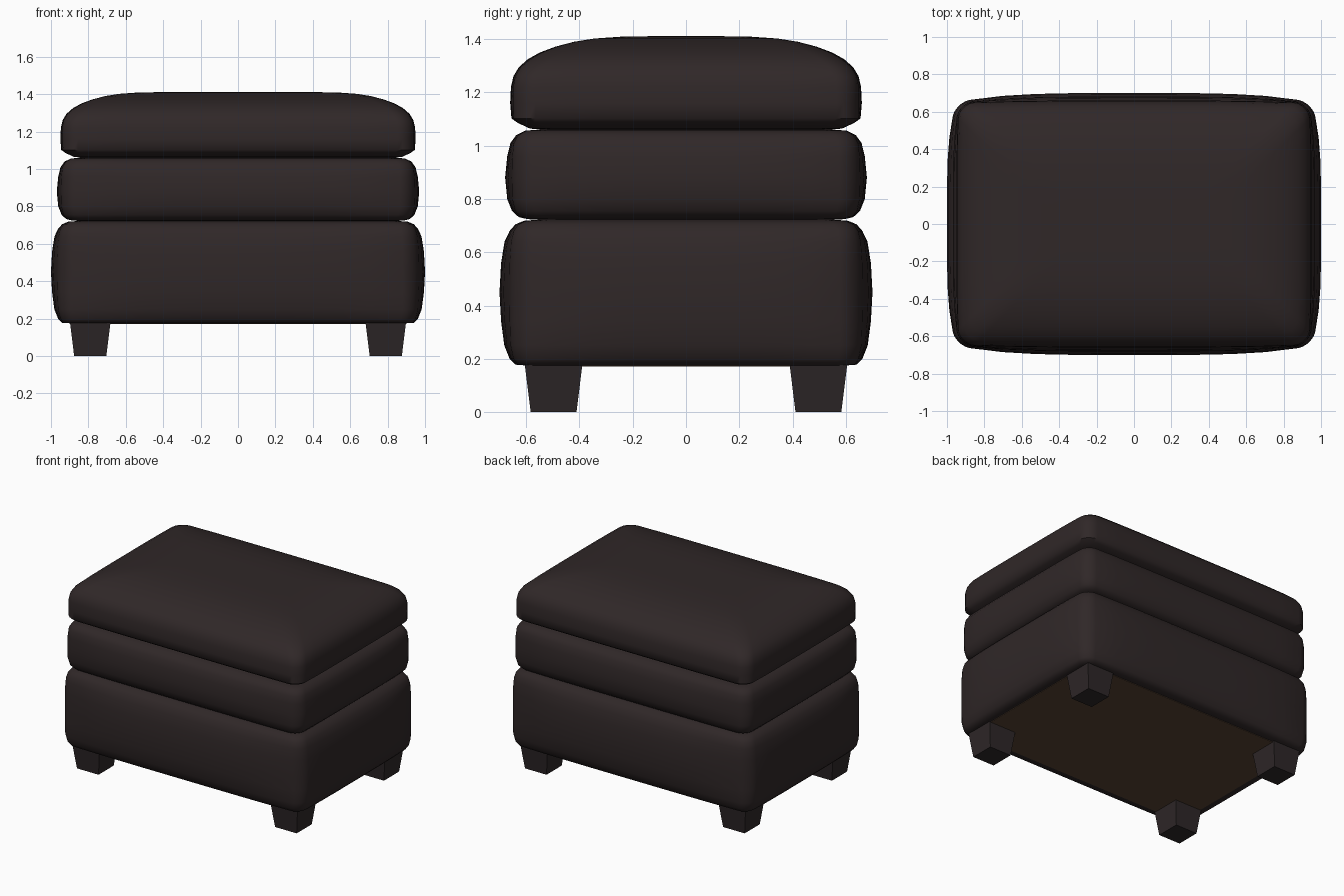
import bpy, bmesh, math

if "Cube" in bpy.data.objects:
    bpy.data.objects.remove(bpy.data.objects["Cube"])

def material(name, rgb):
    m = bpy.data.materials.new(name)
    m.diffuse_color = (*rgb, 1)
    m.use_nodes = True
    m.node_tree.nodes["Principled BSDF"].inputs["Base Color"].default_value = m.diffuse_color
    return m

LEATHER = material("dark brown leather", (0.029, 0.0205, 0.0208))
WOOD = material("dark leg wood", (0.0265, 0.0200, 0.0205))
CLOTH = material("brown underside cloth", (0.097, 0.057, 0.034))

def finish(name, bm, mat, smooth=True):
    bmesh.ops.recalc_face_normals(bm, faces=bm.faces)
    me = bpy.data.meshes.new(name)
    bm.to_mesh(me)
    bm.free()
    me.materials.append(mat)
    ob = bpy.data.objects.new(name, me)
    bpy.context.collection.objects.link(ob)
    if smooth:
        bpy.ops.object.select_all(action='DESELECT')
        ob.select_set(True)
        bpy.context.view_layer.objects.active = ob
        bpy.ops.object.shade_smooth_by_angle(angle=math.radians(50))
    return ob

def section(hx, hy, r, bulge, sides=10, arc=5):
    """Rounded rectangle whose four sides swell outwards by bulge."""
    pts = []
    for k, (sx, sy) in enumerate([(1, 1), (-1, 1), (-1, -1), (1, -1)]):
        cx, cy = sx * (hx - r), sy * (hy - r)
        for i in range(arc + 1):
            a = math.pi / 2 * (k + i / arc)
            pts.append((cx + r * math.cos(a), cy + r * math.sin(a)))
        # straight run to the next corner
        ex, ey = pts[-1]
        nx, ny = (-ex, ey) if k % 2 == 0 else (ex, -ey)
        for i in range(1, sides):
            t = i / sides
            pts.append((ex + (nx - ex) * t, ey + (ny - ey) * t))
    return [(x + bulge * (x / hx) ** 5 * (1 - (y / hy) ** 4),
             y + bulge * (y / hy) ** 5 * (1 - (x / hx) ** 4)) for x, y in pts]

def cushion(name, hx, hy, r, profile):
    """profile rows: height, inset from the widest section, side bulge"""
    bm = bmesh.new()
    rings = []
    for z, inset, bulge in profile:
        rings.append([bm.verts.new((x, y, z)) for x, y in
                      section(hx - inset, hy - inset, r, bulge)])
    for a, b in zip(rings, rings[1:]):
        for i in range(len(a)):
            j = (i + 1) % len(a)
            bm.faces.new((a[i], a[j], b[j], b[i]))
    bm.faces.new(rings[0])
    bm.faces.new(rings[-1])
    return finish(name, bm, LEATHER)

# padded body and the two cushions stacked on it
cushion("body", 0.95, 0.65, 0.07, [
    (0.175, 0.05, 0.0), (0.178, 0.02, 0.01), (0.20, 0.008, 0.02), (0.25, 0.0, 0.032),
    (0.34, 0.0, 0.044), (0.45, 0.0, 0.05), (0.56, 0.0, 0.044), (0.64, 0.003, 0.034),
    (0.68, 0.01, 0.022), (0.705, 0.025, 0.015), (0.718, 0.05, 0.008), (0.724, 0.12, 0.0)])

cushion("middle_cushion", 0.935, 0.645, 0.07, [
    (0.722, 0.12, 0.0), (0.724, 0.055, 0.004), (0.732, 0.025, 0.008), (0.755, 0.008, 0.016),
    (0.80, 0.0, 0.026), (0.88, 0.0, 0.034), (0.96, 0.0, 0.026), (1.01, 0.004, 0.018),
    (1.04, 0.018, 0.01), (1.056, 0.045, 0.004), (1.063, 0.12, 0.0)])

cushion("top_cushion", 0.935, 0.645, 0.08, [
    (1.060, 0.12, 0.0), (1.064, 0.06, 0.0), (1.085, 0.018, 0.004), (1.102, 0.0, 0.010),
    (1.16, 0.0, 0.015), (1.22, 0.0, 0.012), (1.26, 0.007, 0.010), (1.295, 0.028, 0.010),
    (1.325, 0.062, 0.010), (1.35, 0.105, 0.008), (1.372, 0.16, 0.004), (1.39, 0.225, 0.0),
    (1.402, 0.30, 0.0), (1.409, 0.40, 0.0), (1.411, 0.52, 0.0)])

# cloth panel closing the underside
bm = bmesh.new()
bmesh.ops.create_cube(bm, size=1)
for v in bm.verts:
    v.co = (v.co.x * 1.78, v.co.y * 1.18, 0.174 + v.co.z * 0.006)
finish("underside_panel", bm, CLOTH, smooth=False)

# tapered square legs
for sx, side in ((-1, "left"), (1, "right")):
    for sy, end in ((-1, "front"), (1, "back")):
        bm = bmesh.new()
        bmesh.ops.create_cube(bm, size=2)
        for v in bm.verts:
            h = 0.108 if v.co.z > 0 else 0.086
            v.co = (sx * 0.79 + v.co.x * h, sy * 0.497 + v.co.y * h, 0.178 if v.co.z > 0 else 0)
        finish(f"{end}_{side}_leg", bm, WOOD, smooth=False)
